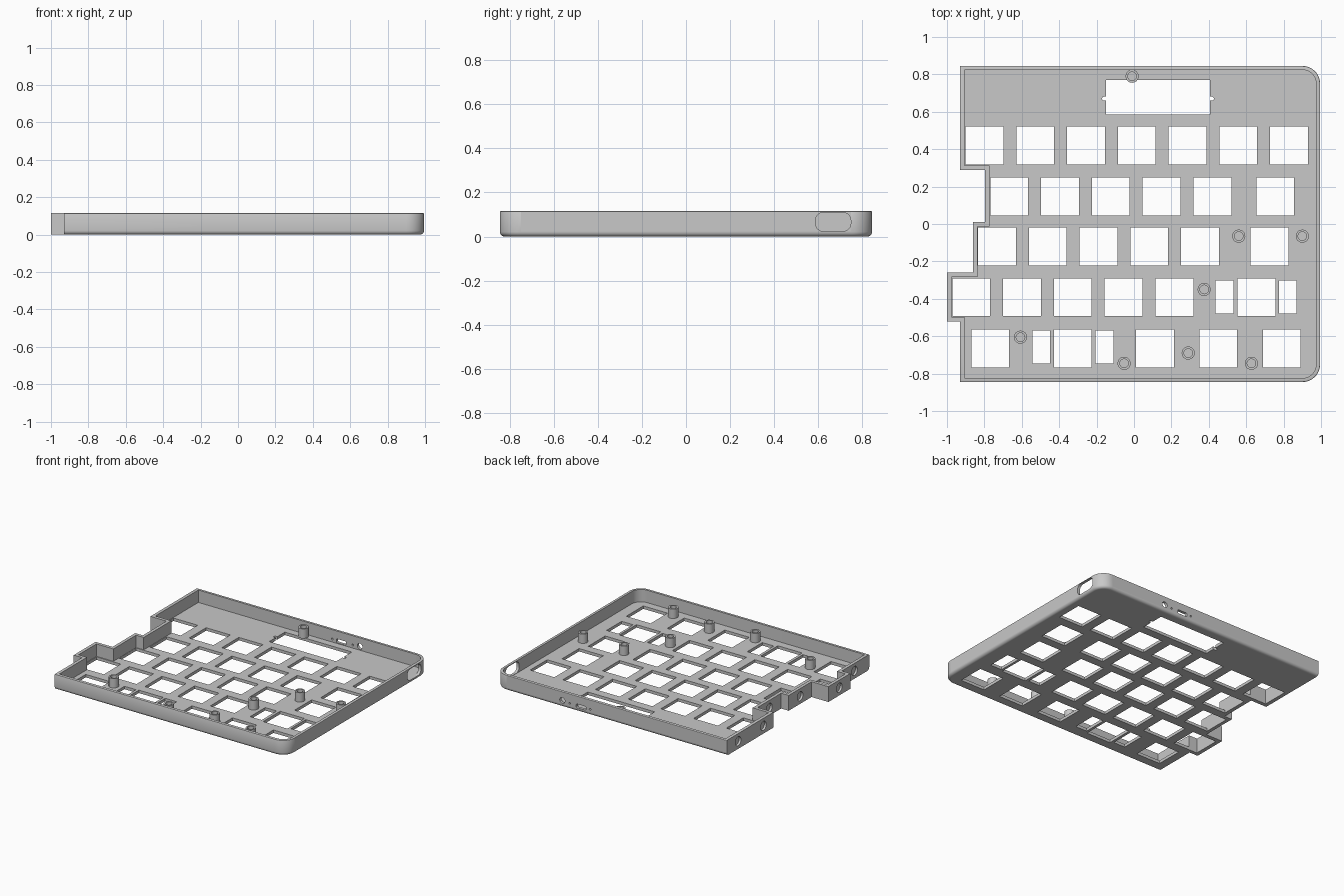
import bpy, bmesh, math
from mathutils import Vector
from mathutils.geometry import delaunay_2d_cdt

cube = bpy.data.objects.get("Cube")
if cube:
    bpy.data.objects.remove(cube, do_unlink=True)

grey = bpy.data.materials.new("case grey")
grey.use_nodes = True
colour = (0.58, 0.58, 0.58, 1)
grey.diffuse_color = colour
grey.node_tree.nodes["Principled BSDF"].inputs["Base Color"].default_value = colour

HEIGHT, FLOOR, FILLET, RIM = 0.115, 0.022, 0.022, 0.004
SIDE_WALL, STEP_WALL = 0.021, 0.024
X, Y, CORNER = 0.995, 0.845, 0.095


# Flat loops
def arc(cx, cy, r, start, sweep=math.pi / 2, steps=10):
    return [(cx + r * math.cos(start + sweep * i / steps),
             cy + r * math.sin(start + sweep * i / steps)) for i in range(steps + 1)]


def circle(cx, cy, r):
    return arc(cx, cy, r, 0, math.tau, 24)[:-1]


def rect(x0, x1, y0, y1):
    return [(x0, y0), (x1, y0), (x1, y1), (x0, y1)]


def round_rect(x0, x1, y0, y1, r):
    q = math.pi / 2
    return (arc(x1 - r, y1 - r, r, 0, q, 6) + arc(x0 + r, y1 - r, r, q, q, 6)
            + arc(x0 + r, y0 + r, r, 2 * q, q, 6) + arc(x1 - r, y0 + r, r, 3 * q, q, 6))


def inside(loop, p):
    hit = False
    for (x0, y0), (x1, y1) in zip(loop, loop[1:] + loop[:1]):
        if (y0 > p[1]) != (y1 > p[1]) and p[0] < x0 + (x1 - x0) * (p[1] - y0) / (y1 - y0):
            hit = not hit
    return hit


# Surface builders
def fill(bm, outer, holes, place):
    points, edges = [], []
    for loop in [outer] + holes:
        base, n = len(points), len(loop)
        points += [Vector(p) for p in loop]
        edges += [(base + i, base + (i + 1) % n) for i in range(n)]
    result = delaunay_2d_cdt(points, edges, [], 1, 1e-6)
    coords = result[0]
    verts = [bm.verts.new(place(p[0], p[1])) for p in coords]
    for tri in result[2]:
        middle = sum((coords[i] for i in tri), Vector((0, 0))) / len(tri)
        if not any(inside(hole, middle) for hole in holes):
            bm.faces.new([verts[i] for i in tri])


def bridge(bm, low, high, skip=()):
    for i in range(len(low)):
        j = (i + 1) % len(low)
        if i not in skip:
            bm.faces.new((low[i], low[j], high[j], high[i])).smooth = True


def tunnel(bm, loop, place_a, place_b, capped=False):
    a, b = ([bm.verts.new(place(u, v)) for u, v in loop] for place in (place_a, place_b))
    bridge(bm, a, b)
    if capped:
        bm.faces.new(b)


def at_x(x):
    return lambda u, v: (x, u, v)


def at_y(y):
    return lambda u, v: (u, y, v)


def at_z(z):
    return lambda u, v: (u, v, z)


def make_object(name, bm):
    bmesh.ops.remove_doubles(bm, verts=bm.verts[:], dist=1e-5)
    bmesh.ops.recalc_face_normals(bm, faces=bm.faces[:])
    for edge in bm.edges:
        edge.smooth = edge.calc_face_angle(0) < math.radians(30)
    mesh = bpy.data.meshes.new(name)
    bm.to_mesh(mesh)
    bm.free()
    mesh.materials.append(grey)
    bpy.context.collection.objects.link(bpy.data.objects.new(name, mesh))


# Stepped edge: x, y, and the y direction that points into the tray
STEPS = [(-.93, .29, 1), (-.797, .29, 1), (-.797, .01, -1), (-.86, .01, -1),
         (-.86, -.26, -1), (-1, -.26, -1), (-1, -.52, 1), (-.93, -.52, 1)]


def outline(inset, step_inset):
    r, cx, cy = CORNER - inset, X - CORNER, Y - CORNER
    pts = arc(cx, -cy, r, -math.pi / 2) + arc(cx, cy, r, 0)
    pts.append((-.93 + step_inset, Y - inset))
    pts += [(x + step_inset, y + s * step_inset) for x, y, s in STEPS]
    pts.append((-.93 + step_inset, -Y + inset))
    return pts


# Key openings, row by row
PITCH, HALF = 0.2715, 0.101
rows = [(.42, [-.80 + PITCH * i for i in range(7)]),
        (.147, [-.667 + PITCH * i for i in range(5)] + [.755]),
        (-.12, [-.733 + PITCH * i for i in range(5)] + [.725]),
        (-.392, [-.87 + PITCH * i for i in range(5)] + [.655]),
        (-.665, [-.768, -.327, .113, .45, .79])]
floor_holes = [rect(x - HALF, x + HALF, y - HALF, y + HALF) for y, xs in rows for x in xs]

# Narrow slots either side of the wide keys
for x, y in ((.653, -.39), (-.327, -.658)):
    for c in (x - .169, x + .169):
        floor_holes.append(rect(c - .048, c + .048, y - .089, y + .089))

# Display window with a small round tab at each end
x0, x1, y0, y1, mid, r = -.15, .406, .585, .77, .67, .011
floor_holes.append(
    [(x0, y0), (x1, y0), (x1, mid - r)] + arc(x1 + .01, mid, r, -math.pi / 2, math.pi)
    + [(x1, mid + r), (x1, y1), (x0, y1), (x0, mid + r)]
    + arc(x0 - .01, mid, r, math.pi / 2, math.pi) + [(x0, mid - r)])

# Wall openings, keyed by the outline segment they sit in
RIGHT_SEG, BACK_SEG = 10, 21
through = {
    RIGHT_SEG: [round_rect(.588, .748, .024, .109, .035)],
    BACK_SEG: [round_rect(.24, .32, .028, .056, .006), circle(.435, .051, .022),
               circle(.375, .045, .007), circle(.205, .045, .007)]}
sockets = {22: (-.93, [.71, .41]), 24: (-.797, [.15]), 26: (-.86, [-.125]),
           28: (-1, [-.39]), 30: (-.93, [-.67])}
outer_holes = dict(through)
for seg, (x, ys) in sockets.items():
    outer_holes[seg] = [circle(y, .058, .034) for y in ys]

# Tray: rings up the rounded outside, over the rim and down to the floor
rings = []
for i in range(7):
    a = math.pi / 2 * i / 6
    rings.append((FILLET * (1 - math.sin(a)), 0, FILLET * (1 - math.cos(a))))
OUTER_STRIP = len(rings) - 1
rings += [(0, 0, HEIGHT - RIM), (RIM * .3, 0, HEIGHT - RIM * .3), (RIM, 0, HEIGHT),
          (SIDE_WALL, STEP_WALL, HEIGHT), (SIDE_WALL, STEP_WALL, FLOOR)]
INNER_STRIP = len(rings) - 2

bm = bmesh.new()
loops = [[bm.verts.new((x, y, z)) for x, y in outline(d, s)] for d, s, z in rings]
for k, (low, high) in enumerate(zip(loops, loops[1:])):
    pierced = {OUTER_STRIP: outer_holes, INNER_STRIP: through}.get(k, {})
    bridge(bm, low, high, pierced)
    for i, holes in pierced.items():
        quad = [v.co for v in (low[i], low[i + 1], high[i + 1], high[i])]
        if abs(quad[0].x - quad[1].x) < 1e-5:
            fill(bm, [(c.y, c.z) for c in quad], holes, at_x(quad[0].x))
        else:
            fill(bm, [(c.x, c.z) for c in quad], holes, at_y(quad[0].y))

# Floor faces and the sides of every opening
fill(bm, outline(FILLET, 0), floor_holes, at_z(0))
fill(bm, outline(SIDE_WALL, STEP_WALL), floor_holes, at_z(FLOOR))
for hole in floor_holes:
    tunnel(bm, hole, at_z(0), at_z(FLOOR))
for hole in through[RIGHT_SEG]:
    tunnel(bm, hole, at_x(X), at_x(X - SIDE_WALL))
for hole in through[BACK_SEG]:
    tunnel(bm, hole, at_y(Y), at_y(Y - SIDE_WALL))
for seg, (x, ys) in sockets.items():
    for hole in outer_holes[seg]:
        tunnel(bm, hole, at_x(x), at_x(x + .016), capped=True)
make_object("tray", bm)

# Hollow screw posts
POSTS = [(-.01, .79), (.56, -.065), (.90, -.065), (.375, -.35),
         (-.607, -.605), (.29, -.69), (-.053, -.745), (.628, -.745)]
for n, (px, py) in enumerate(POSTS, 1):
    bm = bmesh.new()
    profile = [(.035, FLOOR - .002), (.035, .092), (.023, .092), (.023, FLOOR + .001)]
    hoops = [[bm.verts.new((x, y, z)) for x, y in circle(px, py, r)] for r, z in profile]
    for a, b in zip(hoops, hoops[1:]):
        bridge(bm, a, b)
    bm.faces.new(hoops[0])
    bm.faces.new(hoops[-1])
    make_object(f"screw_post_{n}", bm)
